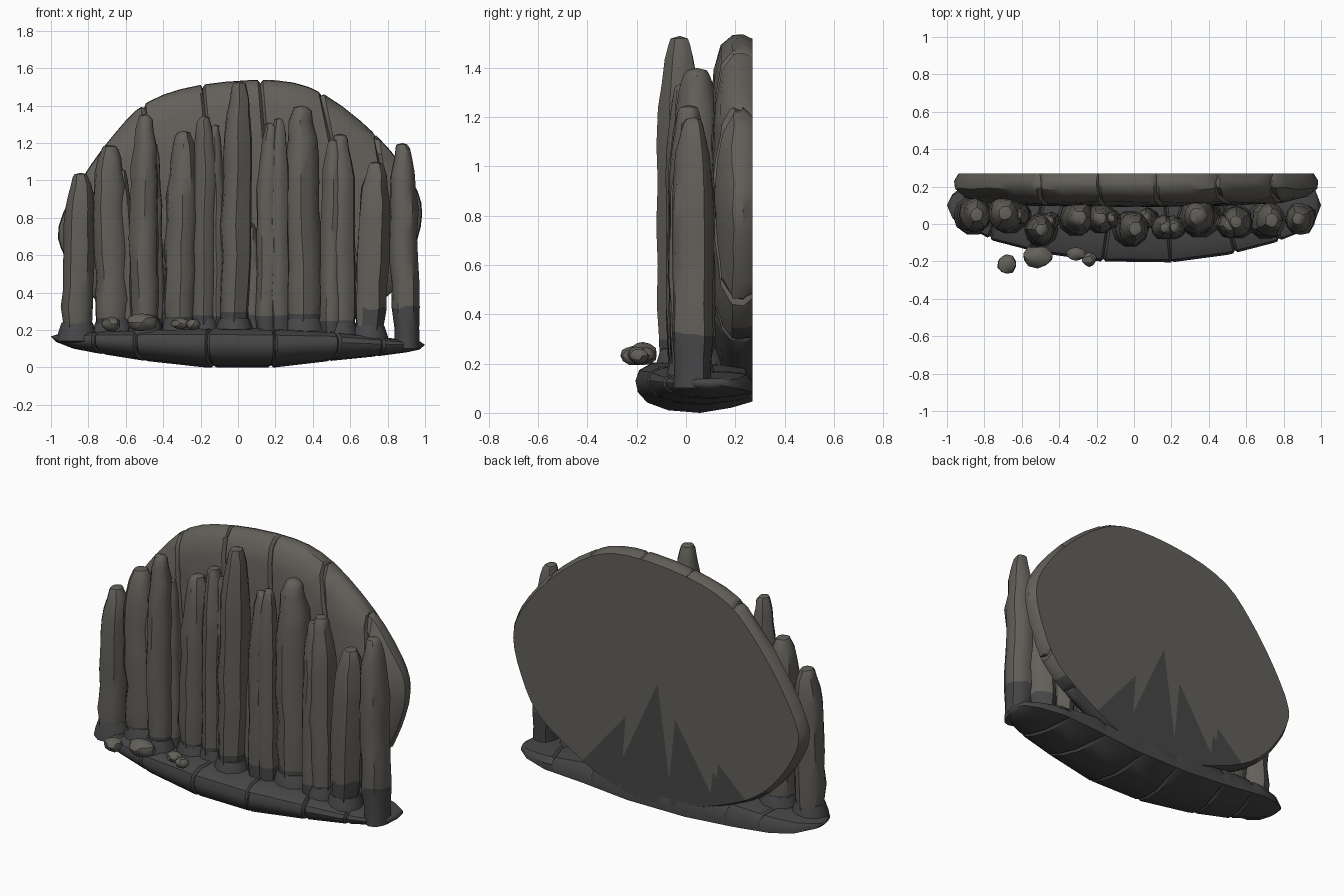
import bpy, bmesh, math, random
from mathutils import Vector

if "Cube" in bpy.data.objects:
    bpy.data.objects.remove(bpy.data.objects["Cube"])

random.seed(4)


def material(name, rgb):
    m = bpy.data.materials.new(name)
    m.diffuse_color = (*rgb, 1)
    m.use_nodes = True
    m.node_tree.nodes["Principled BSDF"].inputs["Base Color"].default_value = m.diffuse_color
    return m


STONE = material("warm_stone", (0.125, 0.117, 0.102))
DARK = material("dark_stone", (0.062, 0.062, 0.065))


def finish(bm, name, dark_below, angle=38):
    bmesh.ops.recalc_face_normals(bm, faces=bm.faces)
    for f in bm.faces:
        f.material_index = int(f.calc_center_median().z < dark_below)
    me = bpy.data.meshes.new(name)
    bm.to_mesh(me)
    bm.free()
    me.materials.append(STONE)
    me.materials.append(DARK)
    ob = bpy.data.objects.new(name, me)
    bpy.context.collection.objects.link(ob)
    bpy.ops.object.select_all(action='DESELECT')
    ob.select_set(True)
    bpy.context.view_layer.objects.active = ob
    bpy.ops.object.shade_smooth_by_angle(angle=math.radians(angle))
    return ob


def loft(bm, rings, start, end):
    """Skin closed rings and close both ends with triangle fans."""
    rows = [[bm.verts.new(p) for p in r] for r in rings]
    n = len(rows[0])
    for a, b in zip(rows, rows[1:]):
        for i in range(n):
            j = (i + 1) % n
            bm.faces.new((a[i], a[j], b[j], b[i]))
    for row, tip in ((rows[0], start), (rows[-1], end)):
        c = bm.verts.new(tip)
        for i in range(n):
            bm.faces.new((row[i], row[(i + 1) % n], c))


def crack(bm, point, normal, width=0.014, depth=0.018):
    """Cut a V groove along a plane, leaving the flat back alone."""
    p, n = Vector(point), Vector(normal).normalized()
    for off in (-width, width, 0):
        bmesh.ops.bisect_plane(bm, geom=bm.verts[:] + bm.edges[:] + bm.faces[:],
                               plane_co=p + n * off, plane_no=n, dist=1e-5)
    bmesh.ops.recalc_face_normals(bm, faces=bm.faces)
    bm.normal_update()
    hits = [(v, v.normal.copy()) for v in bm.verts
            if abs((v.co - p).dot(n)) < 2e-4 and v.co.y < 0.26]
    for v, nn in hits:
        v.co -= nn * depth


def spline(pts, steps):
    """Closed Catmull-Rom curve."""
    pts = [Vector(p) for p in pts]
    out, n = [], len(pts)
    for i in range(n):
        a, b, c, d = (pts[(i + k) % n] for k in (-1, 0, 1, 2))
        for s in range(steps):
            t = s / steps
            out.append(0.5 * (2 * b + (c - a) * t + (2 * a - 5 * b + 4 * c - d) * t * t
                              + (3 * b - a - 3 * c + d) * t ** 3))
    return out


# Back slab: flat behind, domed in front
outline = spline([(-.96, .75), (-.84, 1.0), (-.66, 1.25), (-.48, 1.42), (-.2, 1.51), (.2, 1.535),
                  (.46, 1.46), (.74, 1.24), (.93, 1.0), (.985, .82), (.93, .6), (.82, .4),
                  (.6, .24), (.32, .1), (.0, .06), (-.3, .12), (-.6, .24), (-.78, .38),
                  (-.92, .58)], 3)
cx, cz = 0.0, 0.8
slab = bmesh.new()
loops = []
for s, y in ((.975, .27), (1, .23), (.995, .19), (.94, .145), (.82, .115), (.55, .1), (.25, .095)):
    loops.append([(cx + (p.x - cx) * s, y + (0 if y > .25 else random.uniform(-.005, .005)),
                   cz + (p.y - cz) * s) for p in outline])
loft(slab, loops, (cx, .27, cz), (cx, .093, cz))
for x, z, tilt in ((-.5, 1.35, .12), (-.18, 1.4, .1), (.13, 1.4, .08), (.47, 1.35, .2), (.76, 1.1, .15)):
    crack(slab, (x, 0, z), (1, 0, tilt))
finish(slab, "back_slab", .34)

# Base ledge: lens-shaped sections along x  (x, front y, back y, bottom z, top z)
stations = ((-.97, .03, .16, .135, .175), (-.88, -.02, .23, .10, .185), (-.75, -.09, .27, .075, .195),
            (-.5, -.155, .27, .035, .205), (-.18, -.2, .27, .0, .215), (.2, -.205, .27, .0, .21),
            (.5, -.165, .27, .035, .195), (.75, -.1, .27, .06, .165), (.9, -.04, .23, .08, .145),
            (.97, .02, .18, .095, .14))
section = ((0, .62), (.02, .4), (.1, .2), (.28, .05), (.55, 0), (.82, .1), (1, .22),
           (1, .6), (.93, .9), (.7, 1), (.4, .98), (.14, .95), (.03, .82))
ledge = bmesh.new()
loops = []
for i, (x, f, b, lo, hi) in enumerate(stations):
    loops.append([(x, f + (b - f) * u, lo + (hi - lo) * w) for u, w in section])
loft(ledge, loops, (-1, .1, .165), (1, .1, .12))
for x, tilt in ((-.78, -.3), (-.54, -.25), (-.15, -.15), (.19, .1), (.53, .25), (.78, .2)):
    crack(ledge, (x, -.1, .1), (1, tilt, 0), .012, .014)
finish(ledge, "base_ledge", 9)

# Stone columns: (foot x, top x, y, foot z, top z, radius)
columns = ((-.86, -.84, .05, .14, 1.04, .085), (-.665, -.69, .06, .16, 1.19, .092),
           (-.595, -.62, .05, .16, 1.06, .05),
           (-.495, -.495, -.03, .16, 1.355, .075), (-.435, -.45, .02, .16, 1.2, .04),
           (-.31, -.29, .035, .16, 1.265, .085), (-.18, -.18, .03, .16, 1.345, .07),
           (-.115, -.12, .03, .16, 1.3, .045), (-.02, .01, -.025, .16, 1.53, .083),
           (.09, .06, .03, .16, .78, .05), (.15, .17, -.02, .16, 1.31, .06),
           (.215, .22, -.02, .16, 1.335, .058), (.35, .335, .045, .16, 1.4, .1),
           (.5, .51, -.01, .14, 1.22, .06), (.555, .545, .01, .14, 1.25, .075),
           (.7, .735, .02, .12, 1.1, .085), (.9, .88, .03, .1, 1.2, .075))
profile = ((0, .9), (.1, .92), (.2, 1.0), (.32, .96), (.44, 1.04), (.56, .98), (.68, 1.0),
           (.78, .93), (.86, .82), (.93, .66), (.975, .5), (.992, .38))
for k, (x0, x1, y, z0, z1, r) in enumerate(columns):
    bm = bmesh.new()
    n = 12
    flute = [random.uniform(.92, 1.08) for _ in range(n)]
    loops = []
    for t, s in profile:
        s *= random.uniform(.96, 1.04)
        dx = random.uniform(-.006, .006)
        ring = []
        for i in range(n):
            a = 2 * math.pi * i / n
            q = r * s * flute[i] * random.uniform(.96, 1.04)
            ring.append((x0 + (x1 - x0) * t + dx + q * math.cos(a), y + q * 1.08 * math.sin(a),
                         z0 + (z1 - z0) * t + (random.uniform(-.01, .01) if .1 < t < .9 else 0)))
        loops.append(ring)
    loft(bm, loops, (x0, y, z0), (x1, y, z1))
    finish(bm, f"column_{k + 1}", .27)

# Dark mounds of rubble around the column feet
for k, (x0, x1, y, z0, z1, r) in enumerate(columns):
    if r < .07 or x0 > .8:
        continue
    bm = bmesh.new()
    loops = [[(x0 + r * s * math.cos(2 * math.pi * i / 10), y + r * s * math.sin(2 * math.pi * i / 10), z)
              for i in range(10)] for s, z in ((1.3, z0), (1.18, z0 + .05), (.98, z0 + .1))]
    loft(bm, loops, (x0, y, z0 - .02), (x0, y, z0 + .11))
    finish(bm, f"column_foot_{k + 1}", 9)

# Loose pebbles on the front lip
for k, (x, y, z, rx, ry, rz) in enumerate(((-.68, -.215, .232, .052, .052, .042),
                                           (-.515, -.175, .24, .083, .06, .05),
                                           (-.31, -.16, .235, .055, .035, .03),
                                           (-.24, -.19, .23, .04, .038, .03))):
    bm = bmesh.new()
    bmesh.ops.create_icosphere(bm, subdivisions=2, radius=1)
    for v in bm.verts:
        d = v.co * random.uniform(.9, 1.08)
        v.co = (x + d.x * rx, y + d.y * ry, z + d.z * rz)
    finish(bm, f"pebble_{k + 1}", 0, 30)
